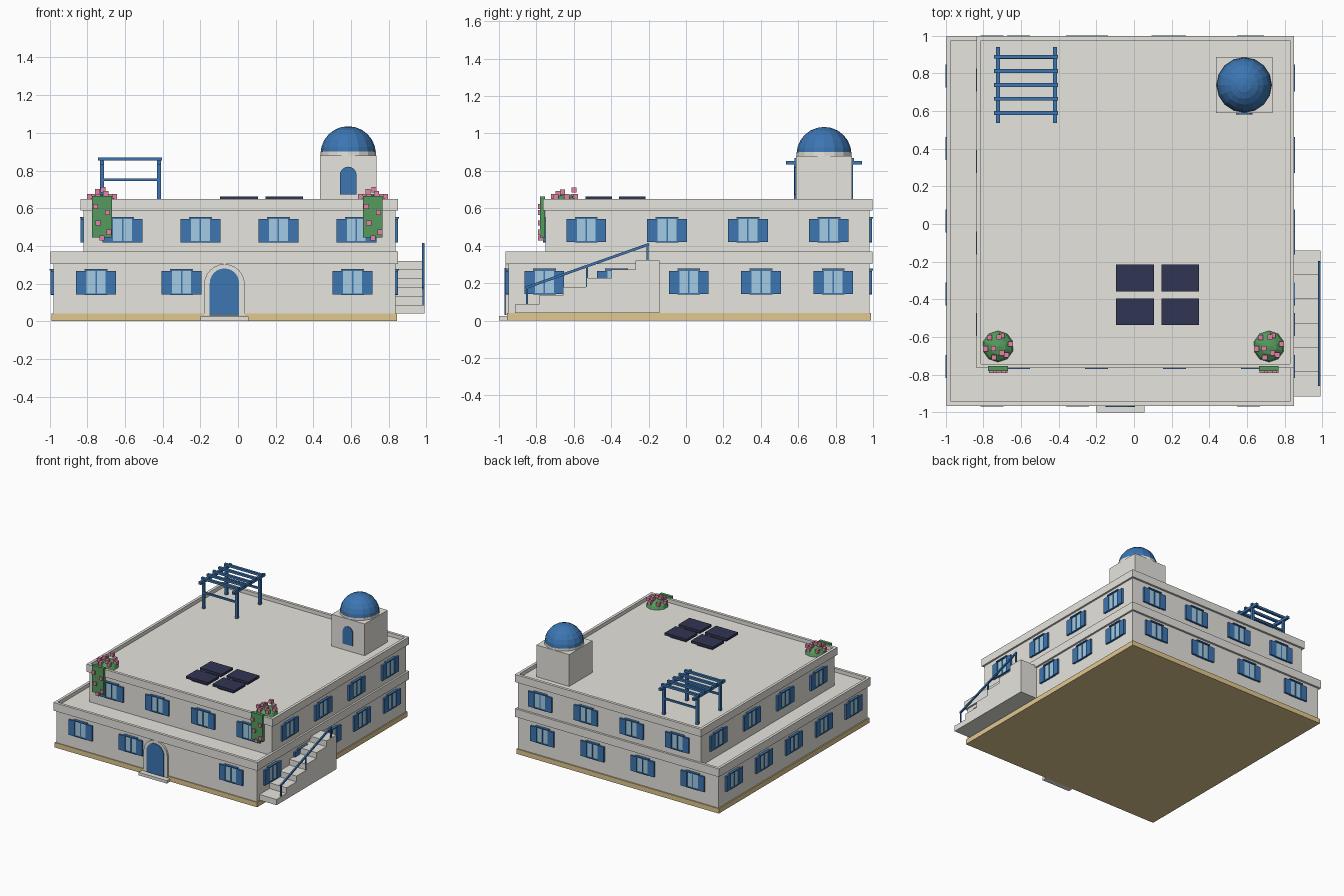
import bpy, bmesh, math
from mathutils import Matrix, Vector

if "Cube" in bpy.data.objects:
    bpy.data.objects.remove(bpy.data.objects["Cube"])


def material(name, rgb):
    m = bpy.data.materials.new(name)
    m.diffuse_color = (*rgb, 1)
    m.use_nodes = True
    m.node_tree.nodes["Principled BSDF"].inputs["Base Color"].default_value = m.diffuse_color
    return m


PLASTER = material("white_plaster", (0.80, 0.78, 0.73))
STONE = material("sand_stone", (0.75, 0.58, 0.28))
BLUE = material("painted_blue", (0.045, 0.18, 0.45))
GLASS = material("pale_glass", (0.36, 0.60, 0.78))
PANEL = material("solar_navy", (0.03, 0.035, 0.085))
LEAF = material("leaf_green", (0.09, 0.33, 0.11))
PINK = material("blossom_pink", (0.75, 0.24, 0.38))


def finish(name, bm, mat):
    bmesh.ops.recalc_face_normals(bm, faces=bm.faces)
    me = bpy.data.meshes.new(name)
    bm.to_mesh(me)
    bm.free()
    me.materials.append(mat)
    ob = bpy.data.objects.new(name, me)
    bpy.context.collection.objects.link(ob)
    return ob


def add_box(bm, x0, x1, y0, y1, z0, z1, mtx=Matrix()):
    m = Matrix.Translation(((x0 + x1) / 2, (y0 + y1) / 2, (z0 + z1) / 2))
    s = Matrix.Diagonal((x1 - x0, y1 - y0, z1 - z0, 1))
    bmesh.ops.create_cube(bm, size=1, matrix=mtx @ m @ s)


def boxes(name, mat, items):
    bm = bmesh.new()
    for it in items:
        add_box(bm, *it)
    return finish(name, bm, mat)


def roof(name, x0, x1, y0, y1, z0, z1, depth):
    """Overhanging roof slab with a sunken floor behind a parapet."""
    bm = bmesh.new()
    add_box(bm, x0, x1, y0, y1, z0, z1)
    bm.normal_update()
    top = max(bm.faces, key=lambda f: f.calc_center_median().z)
    bmesh.ops.inset_region(bm, faces=[top], thickness=0.032)
    inner = bmesh.ops.extrude_face_region(bm, geom=[top])["geom"]
    bmesh.ops.translate(bm, vec=(0, 0, -depth),
                        verts=[g for g in inner if isinstance(g, bmesh.types.BMVert)])
    if top.is_valid:
        bm.faces.remove(top)
    finish(name, bm, PLASTER)


def arch(name, mat, cx, r, z0, z1, y0, y1):
    """Round-topped plate facing -y."""
    pts = [(cx - r, z0), (cx + r, z0)]
    pts += [(cx + r * math.cos(a * math.pi / 12), z1 - r + r * math.sin(a * math.pi / 12))
            for a in range(13)]
    bm = bmesh.new()
    f = bm.faces.new([bm.verts.new((x, y1, z)) for x, z in pts])
    ext = bmesh.ops.extrude_face_region(bm, geom=[f])["geom"]
    bmesh.ops.translate(bm, vec=(0, y0 - y1, 0),
                        verts=[g for g in ext if isinstance(g, bmesh.types.BMVert)])
    finish(name, bm, mat)


# Building storeys and roofs
boxes("plinth", STONE, [(-0.99, 0.843, -0.957, 0.99, 0, 0.04)])
LOW = (-0.98, 0.835, -0.95, 0.98)
UP = (-0.82, 0.835, -0.75, 0.98)
boxes("lower_walls", PLASTER, [(*LOW, 0.04, 0.31)])
boxes("upper_walls", PLASTER, [(*UP, 0.33, 0.60)])
roof("lower_roof", -0.995, 0.85, -0.965, 0.997, 0.303, 0.37, 0.03)
roof("upper_roof", -0.835, 0.85, -0.765, 0.997, 0.588, 0.65, 0.03)


# Windows: local x along the wall, local -y outward
def windows(prefix, rect, z, nx, ny, skip):
    x0, x1, y0, y1 = rect
    cx, cy, w, d = (x0 + x1) / 2, (y0 + y1) / 2, x1 - x0, y1 - y0
    walls = {"front": (0, w, d, nx), "right": (90, d, w, ny),
             "back": (180, w, d, nx), "left": (270, d, w, ny)}
    for side, (ang, length, depth, n) in walls.items():
        glass, frame, shutter = bmesh.new(), bmesh.new(), bmesh.new()
        rot = Matrix.Translation((cx, cy, z)) @ Matrix.Rotation(math.radians(ang), 4, 'Z')
        for i in range(n):
            if (side, i) in skip:
                continue
            m = rot @ Matrix.Translation(((i + 0.5) * length / n - length / 2, -depth / 2, 0))
            add_box(glass, -0.055, 0.055, -0.008, 0, -0.06, 0.066, m)
            add_box(frame, -0.061, 0.061, -0.02, 0, 0.062, 0.071, m)
            add_box(frame, -0.061, 0.061, -0.014, 0, -0.066, -0.058, m)
            add_box(frame, -0.004, 0.004, -0.013, 0, -0.06, 0.064, m)
            for s in (-1, 1):
                a, b = sorted((s * 0.05, s * 0.106))
                add_box(shutter, a, b, -0.015, 0, -0.064, 0.06, m)
        finish(f"{prefix}_{side}_glass", glass, GLASS)
        finish(f"{prefix}_{side}_frames", frame, BLUE)
        finish(f"{prefix}_{side}_shutters", shutter, BLUE)


windows("lower", LOW, 0.206, 4, 5, {("front", 2)})
windows("upper", UP, 0.483, 4, 4, set())

# Entrance
arch("door_surround", PLASTER, -0.072, 0.108, 0.03, 0.303, -0.964, -0.94)
arch("front_door", BLUE, -0.072, 0.078, 0.03, 0.28, -0.971, -0.94)
boxes("doorstep", PLASTER, [(-0.20, 0.056, -1.0, -0.94, 0, 0.024)])

# Outside stair: one stepped profile, extruded
N, Y0, RUN, Z0, RISE = 6, -0.915, 0.129, 0.04, 0.0467
prof = [(Y0, Z0)]
for i in range(N):
    prof += [(Y0 + i * RUN, Z0 + (i + 1) * RISE), (Y0 + (i + 1) * RUN, Z0 + (i + 1) * RISE)]
prof.append((Y0 + N * RUN, Z0))
bm = bmesh.new()
face = bm.faces.new([bm.verts.new((0.83, y, z)) for y, z in prof])
ext = bmesh.ops.extrude_face_region(bm, geom=[face])["geom"]
bmesh.ops.translate(bm, vec=(0.16, 0, 0),
                    verts=[g for g in ext if isinstance(g, bmesh.types.BMVert)])
finish("stair", bm, PLASTER)

# Stair railing
bm = bmesh.new()
for y, za, zb in ((-0.85, 0.085, 0.178), (-0.53, 0.178, 0.292), (-0.205, 0.318, 0.407)):
    add_box(bm, 0.979, 0.989, y - 0.005, y + 0.005, za, zb)
a, b = Vector((0.984, -0.857, 0.175)), Vector((0.984, -0.198, 0.408))
tilt = Matrix.Translation((a + b) / 2) @ Matrix.Rotation(math.atan2(b.z - a.z, b.y - a.y), 4, 'X')
h = (b - a).length / 2
add_box(bm, -0.006, 0.006, -h, h, -0.007, 0.007, tilt)
finish("stair_railing", bm, BLUE)

# Domed roof tower
TX, TY = 0.585, 0.738
boxes("tower", PLASTER, [(TX - 0.149, TX + 0.149, TY - 0.149, TY + 0.149, 0.61, 0.88)])
arch("tower_door", BLUE, TX, 0.044, 0.672, 0.82, TY - 0.157, TY - 0.14)
bm = bmesh.new()
bmesh.ops.create_cone(bm, cap_ends=True, segments=16, radius1=0.148, radius2=0.148, depth=0.03,
                      matrix=Matrix.Translation((TX, TY, 0.885)))
finish("dome_drum", bm, PLASTER)
bm = bmesh.new()
bmesh.ops.create_uvsphere(bm, u_segments=16, v_segments=12, radius=0.147)
cut = bmesh.ops.bisect_plane(bm, geom=bm.verts[:] + bm.edges[:] + bm.faces[:],
                             plane_co=(0, 0, 0), plane_no=(0, 0, -1), clear_outer=True)
bmesh.ops.holes_fill(bm, edges=[e for e in bm.edges if e.is_boundary])
bmesh.ops.translate(bm, verts=bm.verts, vec=(TX, TY, 0.888))
finish("dome", bm, BLUE)

# Pergola
PX, PY = (-0.722, -0.42), (0.587, 0.883)
boxes("pergola_posts", BLUE, [(x - 0.01, x + 0.01, y - 0.01, y + 0.01, 0.61, 0.84)
                              for x in PX for y in PY])
boxes("pergola_beams", BLUE, [(x - 0.011, x + 0.011, 0.535, 0.94, 0.833, 0.854) for x in PX])
boxes("pergola_slats", BLUE, [(-0.742, -0.403, y - 0.01, y + 0.01, 0.852, 0.87)
                              for y in (0.59, 0.665, 0.738, 0.813, 0.888)])
boxes("pergola_crossbars", BLUE, [(PX[0], PX[1], y - 0.007, y + 0.007, 0.743, 0.757) for y in PY])

# Solar panels
boxes("solar_panels", PANEL, [(x, x + 0.2, y, y + 0.142, 0.642, 0.662)
                              for x in (-0.095, 0.145) for y in (-0.537, -0.358)])
boxes("panel_stands", PANEL, [(x + 0.03, x + 0.17, y + 0.03, y + 0.11, 0.615, 0.645)
                              for x in (-0.095, 0.145) for y in (-0.537, -0.358)])

# Flowering plants on the front roof corners
HANG = ((-0.035, 0.61), (0.03, 0.578), (-0.022, 0.522), (0.038, 0.472), (0.0, 0.442))
for side, cx in (("left", -0.722), ("right", 0.716)):
    bm = bmesh.new()
    bmesh.ops.create_uvsphere(bm, u_segments=10, v_segments=6, radius=0.085,
                              matrix=Matrix.Translation((cx, -0.65, 0.615))
                              @ Matrix.Diagonal((1, 1, 0.7, 1)))
    finish(f"{side}_bush", bm, LEAF)
    boxes(f"{side}_hanging_vine", LEAF,
          [(cx - 0.052, cx + 0.052, -0.78, -0.755, 0.445, 0.664)])
    spots = [(cx + dx, -0.777, z) for dx, z in HANG]
    spots += [(cx + 0.068 * math.cos(t), -0.65 + 0.062 * math.sin(t), 0.662)
              for t in (k * math.tau / 6 + 0.2 for k in range(6))]
    spots += [(cx - 0.025, -0.66, 0.688), (cx + 0.005, -0.6, 0.698), (cx + 0.02, -0.685, 0.678)]
    s = 0.0135
    boxes(f"{side}_blossoms", PINK,
          [(x - s, x + s, y - s, y + s, z - s, z + s) for x, y, z in spots])
